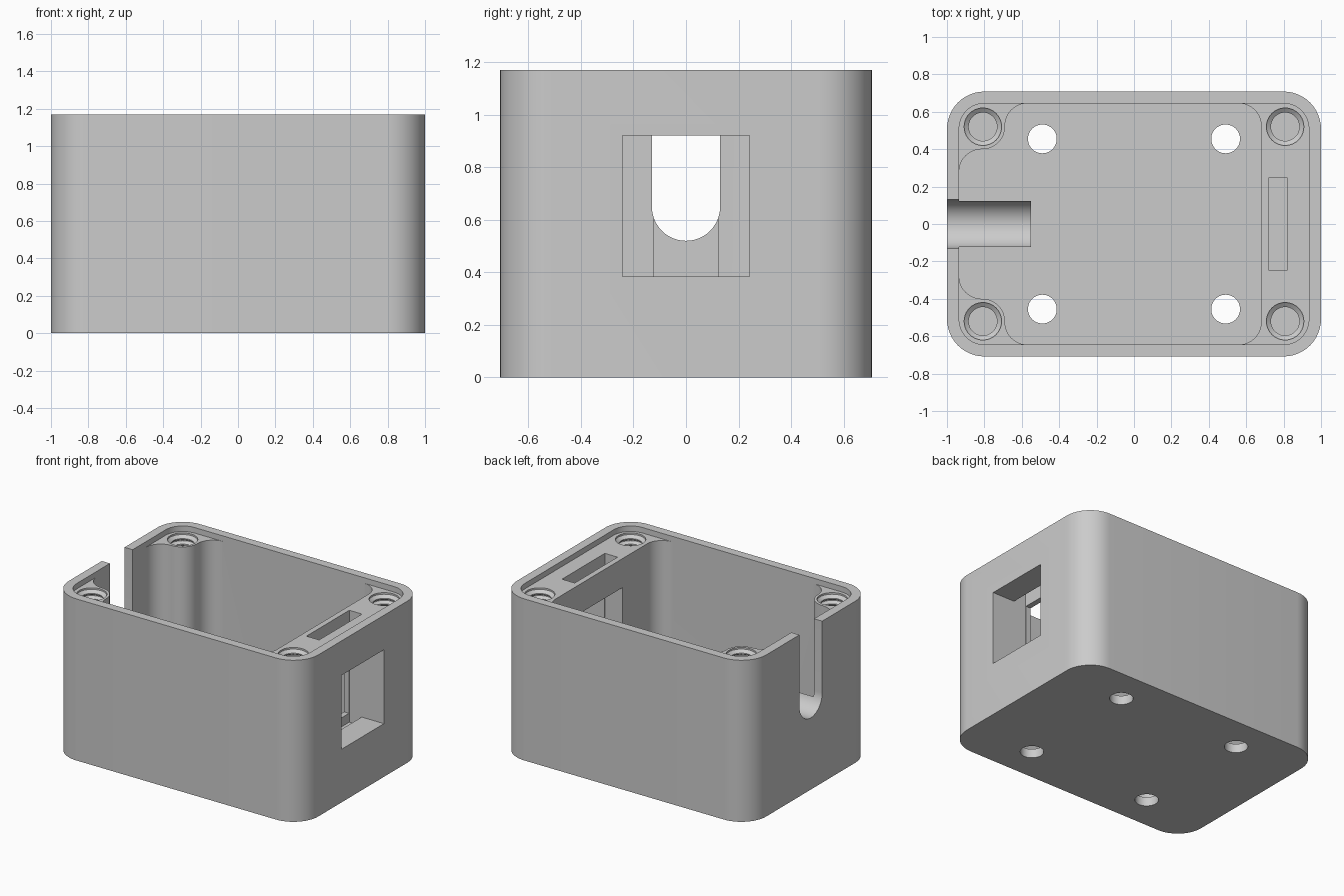
import bpy, bmesh, math
from mathutils import Vector, Matrix

if "Cube" in bpy.data.objects:
    bpy.data.objects.remove(bpy.data.objects["Cube"], do_unlink=True)

HEIGHT, LEDGE, FLOOR = 1.17, 1.13, 0.065
WALL_X, WALL_Y = 0.935, 0.645

grey = bpy.data.materials.new("light_grey_plastic")
grey.use_nodes = True
grey.diffuse_color = (0.6, 0.6, 0.6, 1)
grey.node_tree.nodes["Principled BSDF"].inputs["Base Color"].default_value = (0.6, 0.6, 0.6, 1)


def add_object(name, bm):
    bmesh.ops.recalc_face_normals(bm, faces=bm.faces)
    mesh = bpy.data.meshes.new(name)
    bm.to_mesh(mesh)
    bm.free()
    mesh.materials.append(grey)
    obj = bpy.data.objects.new(name, mesh)
    bpy.context.collection.objects.link(obj)
    return obj


def rounded(corners, steps=12):
    """Fillet right-angled corners given as (x, y, radius)."""
    outline = []
    for i, (x, y, r) in enumerate(corners):
        p = Vector((x, y))
        a = (Vector(corners[i - 1][:2]) - p).normalized() * r
        b = (Vector(corners[(i + 1) % len(corners)][:2]) - p).normalized() * r
        for k in range(steps + 1):
            t = math.pi / 2 * k / steps
            outline.append(p + a * (1 - math.sin(t)) + b * (1 - math.cos(t)))
    return outline


def rounded_rect(x, y, r):
    return rounded([(-x, -y, r), (x, -y, r), (x, y, r), (-x, y, r)])


def circle(x, y, r, steps=48):
    return [(x + r * math.cos(math.tau * k / steps), y + r * math.sin(math.tau * k / steps))
            for k in range(steps)]


def prism(name, outline, low, high, along_x=False):
    """Extrude an outline along z, or a y-z outline along x."""
    bm = bmesh.new()
    place = (lambda u, v, w: (w, u, v)) if along_x else (lambda u, v, w: (u, v, w))
    face = bm.faces.new([bm.verts.new(place(u, v, low)) for u, v in outline])
    top = bmesh.ops.extrude_face_region(bm, geom=[face])["geom"]
    bmesh.ops.translate(bm, vec=place(0, 0, high - low),
                        verts=[e for e in top if isinstance(e, bmesh.types.BMVert)])
    return add_object(name, bm)


def box(name, low, high):
    (x0, y0, z0), (x1, y1, z1) = low, high
    return prism(name, [(x0, y0), (x1, y0), (x1, y1), (x0, y1)], z0, z1)


def threaded_hole(name, x, y):
    """Revolve a saw-tooth profile for a blind screw hole."""
    pitch, turns = 0.04, 10
    profile = [(0, HEIGHT + 0.1), (0.1, HEIGHT + 0.1), (0.1, LEDGE - 0.012)]
    for k in range(turns):
        z = LEDGE - 0.03 - k * pitch
        profile += [(0.076, z), (0.076, z - 0.008), (0.096, z - 0.02), (0.096, z - 0.025)]
    profile.append((0, profile[-1][1]))
    bm = bmesh.new()
    verts = [bm.verts.new((r, 0, z)) for r, z in profile]
    edges = [bm.edges.new(pair) for pair in zip(verts, verts[1:])]
    bmesh.ops.spin(bm, geom=verts + edges, cent=(0, 0, 0), axis=(0, 0, 1),
                   angle=math.tau, steps=40)
    bmesh.ops.remove_doubles(bm, verts=bm.verts, dist=0.0005)
    bmesh.ops.transform(bm, matrix=Matrix.Translation((x, y, 0)), verts=bm.verts)
    return add_object(name, bm)


def combine(target, tool, operation="DIFFERENCE"):
    mod = target.modifiers.new(tool.name, "BOOLEAN")
    mod.operation, mod.solver, mod.object = operation, "EXACT", tool
    bpy.context.view_layer.objects.active = target
    bpy.ops.object.modifier_apply(modifier=mod.name)
    bpy.data.objects.remove(tool, do_unlink=True)


# Outer body with rounded vertical corners
case = prism("enclosure_body", rounded_rect(1.0, 0.708, 0.2), 0, HEIGHT)

# Shallow lid recess, then the main cavity around the two rear screw posts
combine(case, prism("lid_recess", rounded_rect(WALL_X, WALL_Y, 0.135), LEDGE, HEIGHT + 0.1))
R, POST_X, POST_Y = 0.12, -0.69, 0.4
cavity = rounded([
    (0.68, -WALL_Y, R), (0.68, WALL_Y, R),
    (POST_X, WALL_Y, R), (POST_X, POST_Y, R), (-WALL_X, POST_Y, R),
    (-WALL_X, -POST_Y, R), (POST_X, -POST_Y, R), (POST_X, -WALL_Y, R)])
combine(case, prism("cavity", cavity, FLOOR, LEDGE + 0.02))

# Cable saddle inside the wall, trimmed by the U-shaped cable slot
combine(case, box("cable_saddle", (-0.96, -0.123, 0.03), (-0.55, 0.123, 0.64)), "UNION")
slot = [(-0.13, HEIGHT + 0.1)]
for k in range(25):
    t = math.pi * (1 + k / 24)
    slot.append((0.13 * math.cos(t), 0.65 + 0.13 * math.sin(t)))
slot.append((0.13, HEIGHT + 0.1))
combine(case, prism("cable_slot", slot, -1.1, -0.5, along_x=True))

# Connector window and the vertical slot for its panel
combine(case, box("connector_window", (0.6, -0.242, 0.385), (1.1, 0.242, 0.92)))
combine(case, box("panel_slot", (0.72, -0.245, 0.32), (0.822, 0.245, HEIGHT + 0.1)))

# Mounting holes in the floor and threaded holes in the corners
for sx in (-1, 1):
    for sy in (-1, 1):
        combine(case, prism("mounting_hole", circle(sx * 0.49, sy * 0.455, 0.077), -0.1, 0.15))
        combine(case, threaded_hole("screw_hole", sx * 0.808, sy * 0.52))

# Smooth the curved walls, keep real edges sharp
bpy.ops.object.select_all(action="DESELECT")
case.select_set(True)
bpy.context.view_layer.objects.active = case
bpy.ops.object.shade_smooth_by_angle(angle=math.radians(30))
